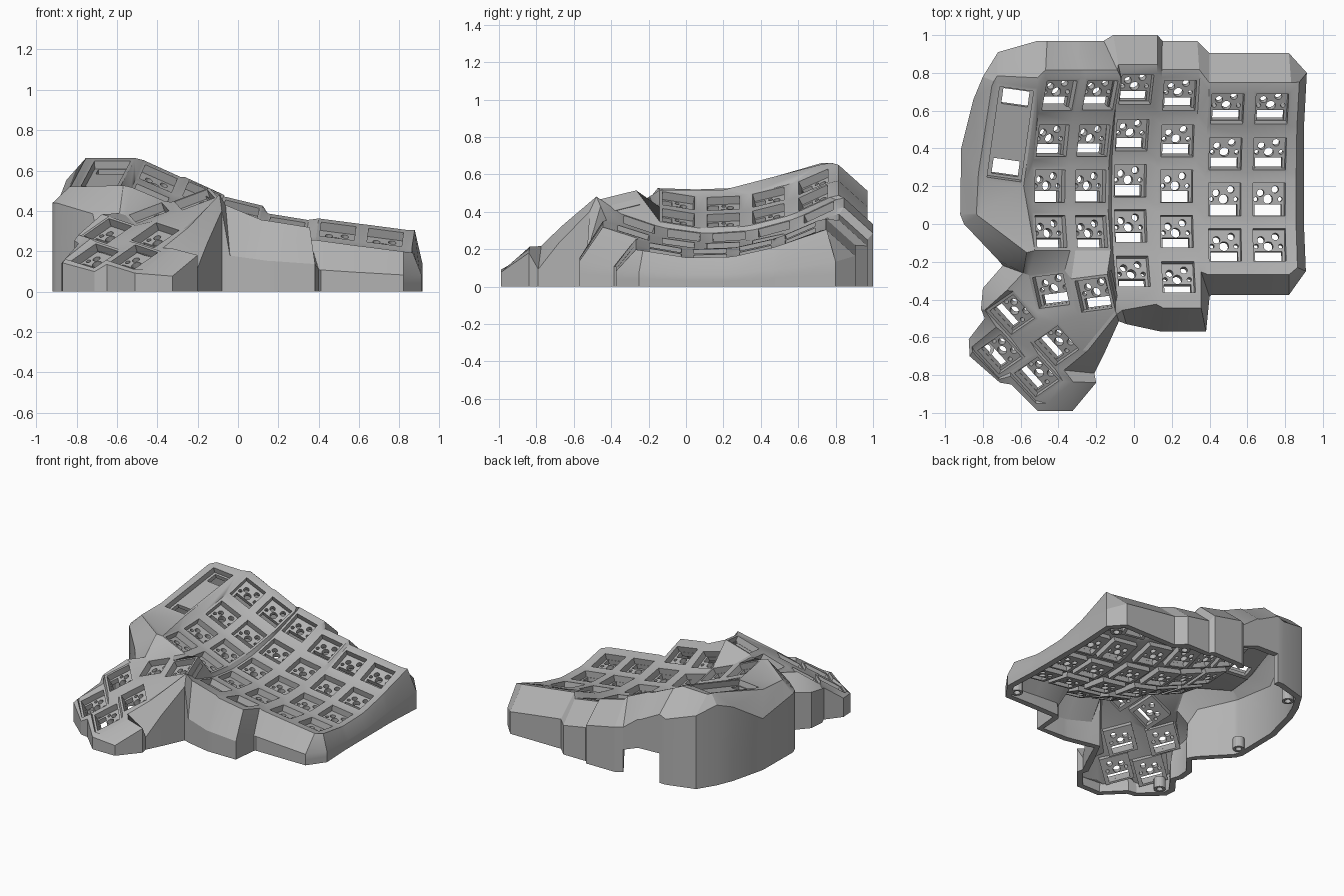
import bpy, bmesh, math
from mathutils import Vector, Matrix

cube = bpy.data.objects.get("Cube")
if cube:
    bpy.data.objects.remove(cube)

grey = bpy.data.materials.new("printed grey plastic")
grey.use_nodes = True
COLOUR = (.45, .45, .45, 1)
grey.diffuse_color = COLOUR
grey.node_tree.nodes["Principled BSDF"].inputs["Base Color"].default_value = COLOUR

PLATE, HOLE = .102, .0865
CORNERS = {"bl": (-1, -1), "br": (1, -1), "tr": (1, 1), "tl": (-1, 1)}
NAMES = list(CORNERS)


def frame(centre, u, v):
    """Matrix standing on a plate, with u across and v along it."""
    u = Vector(u).normalized()
    n = u.cross(Vector(v)).normalized()
    m = Matrix((u, n.cross(u), n)).transposed().to_4x4()
    m.translation = centre
    return m


def add_object(name, mesh, matrix=None):
    ob = bpy.data.objects.new(name, mesh)
    bpy.context.collection.objects.link(ob)
    if matrix:
        ob.matrix_world = matrix
    if not mesh.materials:
        mesh.materials.append(grey)
    return ob


def finish(bm, name):
    mesh = bpy.data.meshes.new(name)
    bm.to_mesh(mesh)
    bm.free()
    return mesh


# Key positions: bowl-shaped finger columns, A (inner) to F (outer)
#          x, height, sideways slope, curl, lowest y, first key y, number of keys
columns = {"A": (-.445, .445, .44, .41, .15, .68, 4), "B": (-.23, .355, .42, .43, .15, .68, 4),
           "C": (-.02, .265, .25, .42, .15, .71, 5), "D": (.225, .22, .16, .37, .15, .68, 5),
           "E": (.48, .19, .13, .42, .1, .61, 4), "F": (.715, .16, .13, .42, .1, .61, 4)}
keys = {}
for col, (x, z, slope, curl, low, y0, count) in columns.items():
    for r in range(count):
        y = y0 - .24 * r
        lift, grade = curl * (y - low) ** 2, 2 * curl * (y - low)
        keys[f"{col}{r}"] = frame((x + lift * slope, y, z + lift),
                                  (1, 0, -slope), (slope * grade, 1, grade))

# Thumb cluster keys
for name, centre in {"Ta": (-.44, -.355, .39), "Tb": (-.215, -.375, .455)}.items():
    keys[name] = frame(centre, (.93, .12, .35), (-.17, .95, .25))
for name, centre in {"Tc": (-.645, -.48, .3), "Td": (-.41, -.645, .28),
                     "Te": (-.71, -.69, .175), "Tf": (-.515, -.81, .17)}.items():
    keys[name] = frame(centre, (.66, -.73, -.22), (.67, .54, .51))
holder = frame((-.655, .475, .585), (1, -.14, 0), (.14, 1, .26))

# Shell: plates with square holes, joined by webs
bm = bmesh.new()
V = {}


def face(*verts):
    unique = list(dict.fromkeys(V[v] if isinstance(v, str) else v for v in verts))
    if len(unique) > 2:
        bm.faces.new(unique)


def faces(text):
    for group in text.split(","):
        face(*group.split())


def plate(name, m, outer, inner):
    for tag, (sx, sy) in CORNERS.items():
        V[name + tag] = bm.verts.new(m @ Vector((sx * outer[0], sy * outer[1], 0)))
        V[name + "i" + tag] = bm.verts.new(m @ Vector((sx * inner[0], sy * inner[1], 0)))
    for a, b in zip(NAMES, NAMES[1:] + NAMES[:1]):
        face(name + a, name + b, name + "i" + b, name + "i" + a)


for name, m in keys.items():
    plate(name, m, (PLATE, PLATE), (HOLE, HOLE))
plate("M", holder, (.108, .27), (.09, .25))


def web_across(a, b):
    face(a + "br", b + "bl", b + "tl", a + "tr")


def web_down(a, b):
    face(a + "bl", a + "br", b + "tr", b + "tl")


for col in columns:
    right = chr(ord(col) + 1)
    for r in range(5):
        here, below = f"{col}{r}", f"{col}{r + 1}"
        side, diagonal = f"{right}{r}", f"{right}{r + 1}"
        if below in keys:
            web_down(here, below)
        if here in keys and side in keys:
            web_across(here, side)
        if below in keys and diagonal in keys:
            face(here + "br", side + "bl", diagonal + "tl", below + "tr")
web_across("Ta", "Tb")
web_across("Tc", "Td")
web_across("Te", "Tf")
web_down("Tc", "Te")
web_down("Td", "Tf")
faces("Tcbr Tdbl Tftl Tetr,D3br D4tr E3bl,B3br C3bl C4tl,"
      "Tctl Tctr Tabl Tatl,Tabl Tctr Tdtl,Tabl Tdtl Tabr,Tabr Tdtl Tbbl,"
      "Tbbl Tdtl Tdtr,Tbbl Tdtr Tbbr,A3bl A3br Tatr Tatl,A3br B3bl Tatr,"
      "B3bl Tbtl Tatr,B3bl B3br Tbtr Tbtl,B3br C4tl Tbtr,C4tl C4bl Tbbr Tbtr")

# Fill between the inner column and the controller plate, and in front of it
edge = [f"A{r}{t}" for r in range(4) for t in ("tl", "bl")]
for i in range(7):
    face("Mtr" if i < 3 else "Mbr", edge[i], edge[i + 1])
V["front"] = bm.verts.new((-.81, .06, .51))
faces("Mtr A1bl Mbr,Mbr A3bl front,Mbr front Mbl")

# Outline: each border corner with its point on the outer wall
outline = [("front", -.92, .05), ("Mbl", -.915, .4), ("Mtl", -.85, .66),
           ("Mtl", -.8, .78), ("Mtl", -.72, .91), ("Mtr", -.51, .97)]
for col, x0, x1, back in (("A", -.46, -.3, .97), ("B", -.28, -.16, .97), ("C", -.11, .125, 1),
                          ("D", .15, .335, .97), ("E", .4, .6, .905), ("F", .63, .82, .905)):
    outline += [(col + "0tl", x0, back), (col + "0tr", x1, back)]
outline.append(("F0tr", .915, .8))
for r in range(4):
    for tag in ("tr", "br"):
        ref = f"F{r}{tag}"
        if ref not in ("F0tr", "F3br"):
            outline.append((ref, .9, V[ref].co.y))
outline.append(("F3br", .91, -.25))
for ref in ("F3br", "F3bl", "E3br", "E3bl"):
    outline.append((ref, max(V[ref].co.x, .41), -.375))
outline.append(("D4tr", .4, -.385))
for ref in ("D4br", "D4bl", "C4br"):
    outline.append((ref, V[ref].co.x + .04, -.57))
outline += [("C4bl", -.04, -.53), ("Tbbr", -.08, -.515), ("Tdtr", -.155, -.68),
            ("Tdbr", -.21, -.79), ("Tftr", -.2, -.84), ("Tfbr", -.325, -.99),
            ("Tfbr", -.51, -.99), ("Tfbl", -.65, -.85), ("Tebr", -.71, -.84),
            ("Tebl", -.87, -.7), ("Tebl", -.875, -.61), ("Tetl", -.79, -.5),
            ("Tcbl", -.81, -.45), ("Tctl", -.8, -.34), ("Tatl", -.695, -.22),
            ("A3bl", -.72, -.19), ("front", -.9, .0)]


def rim_shape(ref, x, y):
    """Fall of the chamfer below the rim, and how far out and up the rim lies."""
    if ref[:2] in ("Te", "Tf"):
        return .1, .3, .015
    if x > .88:
        return 1.6, .5, .01
    if ref == "C4bl":
        return 1.1, .6, .04
    if y < -.35 and x > -.1:
        return 1.1, .35, .015
    return .65, .22, .01


# Outer wall: rim, shoulder, port height and floor
PORT_HEIGHT = .22
rings = []
for ref, x, y in outline:
    c = V[ref].co
    reach = math.hypot(x - c.x, y - c.y)
    fall, out, up = rim_shape(ref, x, y)
    shoulder = max(.45 * c.z, c.z - fall * reach)
    rim = c.lerp(Vector((x, y, c.z)), out) + Vector((0, 0, up))
    points = [rim] + [Vector((x, y, z))
                      for z in (shoulder, min(PORT_HEIGHT, shoulder / 2), 0)]
    rings.append([V[ref]] + [bm.verts.new(p) for p in points])


def in_port(v):
    return -.5 < v.co.x < 0 and .95 < v.co.y < .99


for a, b in zip(rings, rings[1:] + rings[:1]):
    for i in range(4):
        if i == 3 and in_port(a[i]) and in_port(b[i]):
            continue
        face(a[i], b[i], b[i + 1], a[i + 1])

bmesh.ops.recalc_face_normals(bm, faces=bm.faces)
if sum(f.normal.z * f.calc_area() for f in bm.faces) < 0:
    bmesh.ops.reverse_faces(bm, faces=bm.faces)
shell = add_object("case_shell", finish(bm, "case_shell"))
thick = shell.modifiers.new("thickness", "SOLIDIFY")
thick.thickness = .045
thick.offset = -1
bpy.ops.object.select_all(action="DESELECT")
shell.select_set(True)
bpy.context.view_layer.objects.active = shell
bpy.ops.object.modifier_apply(modifier=thick.name)
bpy.ops.object.shade_smooth_by_angle(angle=math.radians(28))


# Flat plates cut by holes: the first outline is the border
def rectangle(w, bottom, top):
    return [(-w, bottom), (w, bottom), (w, top), (-w, top)]


def circle(x, y, radius):
    return [(x + radius * math.cos(a * math.tau / 14),
             y + radius * math.sin(a * math.tau / 14)) for a in range(14)]


def pierced_plate(name, outlines, depth):
    bm = bmesh.new()
    edges = []
    for points in outlines:
        verts = [bm.verts.new((x, y, 0)) for x, y in points]
        edges += [bm.edges.new((verts[i - 1], verts[i])) for i in range(len(verts))]
    bmesh.ops.triangle_fill(bm, use_beauty=True, edges=edges, normal=(0, 0, 1))
    lower = bmesh.ops.extrude_face_region(bm, geom=bm.faces[:])
    bmesh.ops.translate(bm, vec=(0, 0, -depth),
                        verts=[g for g in lower["geom"] if isinstance(g, bmesh.types.BMVert)])
    bmesh.ops.recalc_face_normals(bm, faces=bm.faces)
    return finish(bm, name)


# Switch sockets with round pin holes and one wide slot
pins = [circle(*c) for c in ((0, 0, .025), (-.065, 0, .012), (.065, 0, .012),
                             (.038, .052, .019), (-.04, .034, .019))]
socket = pierced_plate("switch_socket", [rectangle(.1, -.1, .1),
                                         rectangle(.072, -.086, -.028)] + pins, .035)
for name, m in keys.items():
    add_object("switch_socket_" + name, socket, m @ Matrix.Translation((0, 0, -.046)))

# Controller tray with an opening at each end
tray = pierced_plate("controller_tray", [rectangle(.1, -.26, .26), rectangle(.07, .15, .235),
                                         rectangle(.07, -.235, -.15)], .03)
add_object("controller_tray", tray, holder @ Matrix.Translation((0, 0, -.04)))

# Screw posts along the inside of the floor edge
bm = bmesh.new()
loops = [[bm.verts.new((rad * math.cos(i * math.tau / 16), rad * math.sin(i * math.tau / 16), z))
          for i in range(16)] for rad, z in ((.04, 0), (.04, .08), (.022, .08), (.022, 0))]
for a, b in zip(loops, loops[1:] + loops[:1]):
    for i in range(16):
        bm.faces.new((a[i - 1], a[i], b[i], b[i - 1]))
bmesh.ops.recalc_face_normals(bm, faces=bm.faces)
post = finish(bm, "screw_post")
for x, y in ((-.84, .1), (-.68, .81), (.3, .89), (.81, .78), (.8, -.28), (-.78, -.66)):
    add_object("screw_post", post, Matrix.Translation((x, y, 0)))
